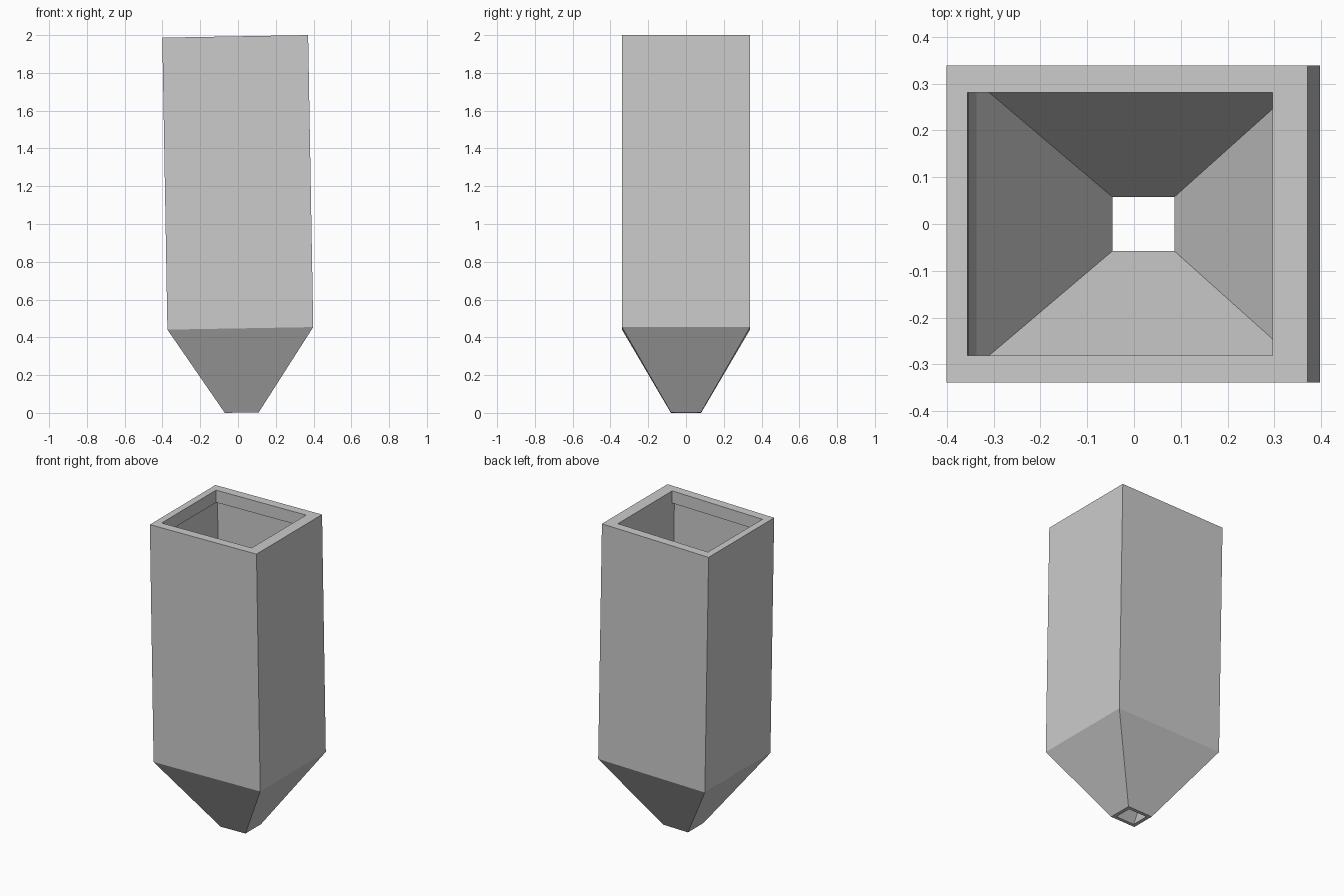
import bpy
import bmesh
import math

cube = bpy.data.objects.get("Cube")
if cube:
    bpy.data.objects.remove(cube, do_unlink=True)

# Plain grey material
grey = bpy.data.materials.new("plain_grey")
grey.use_nodes = True
colour = (0.6, 0.6, 0.6, 1.0)
grey.diffuse_color = colour
grey.node_tree.nodes["Principled BSDF"].inputs["Base Color"].default_value = colour

TOP, SHOULDER, LIP = 1.992, 0.446, 0.08


def ring(bm, half_x, half_y, z, centre_x=0.0):
    """Rectangular cross-section, counter-clockwise from above."""
    corners = ((-1, -1), (1, -1), (1, 1), (-1, 1))
    return [bm.verts.new((centre_x + sx * half_x, sy * half_y, z)) for sx, sy in corners]


bm = bmesh.new()
rings = [
    # outside: spout, shoulder, rim
    ring(bm, 0.09, 0.08, 0),
    ring(bm, 0.386, 0.339, SHOULDER),
    ring(bm, 0.386, 0.339, TOP),
    # inner lip under the rim
    ring(bm, 0.326, 0.281, TOP, -0.015),
    ring(bm, 0.326, 0.281, TOP - LIP, -0.015),
    # bin cavity, recessed behind the lip
    ring(bm, 0.33, 0.305, TOP - LIP, -0.019),
    ring(bm, 0.33, 0.305, SHOULDER, -0.019),
    # inside of the funnel down to the spout hole
    ring(bm, 0.35, 0.305, SHOULDER),
    ring(bm, 0.0665, 0.058, 0),
]

# Bridge each ring to the next, closing the shell at the spout
for lower, upper in zip(rings, rings[1:] + rings[:1]):
    for i in range(4):
        j = (i + 1) % 4
        bm.faces.new((lower[i], lower[j], upper[j], upper[i]))
bmesh.ops.recalc_face_normals(bm, faces=bm.faces)

mesh = bpy.data.meshes.new("hopper_shell")
bm.to_mesh(mesh)
bm.free()
mesh.materials.append(grey)
hopper = bpy.data.objects.new("hopper_shell", mesh)
bpy.context.collection.objects.link(hopper)

# Slight lean to the side
hopper.rotation_euler.y = math.radians(-1)
hopper.location = (0.02, 0, 0.0016)
